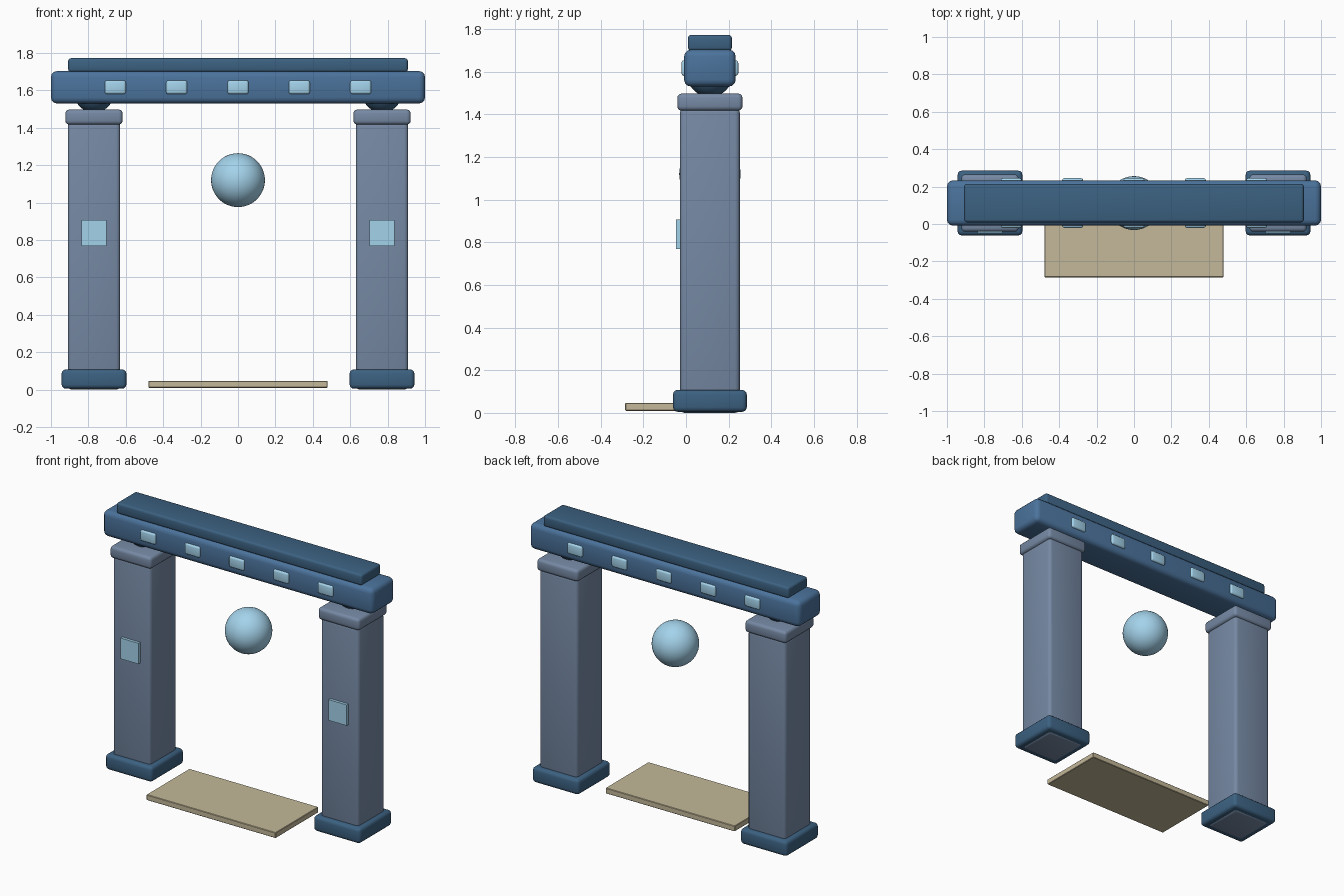
import bpy

if "Cube" in bpy.data.objects:
    bpy.data.objects.remove(bpy.data.objects["Cube"])

YC = 0.112  # depth centre of the gate


def material(name, rgb):
    m = bpy.data.materials.new(name)
    m.diffuse_color = (*rgb, 1)
    m.use_nodes = True
    m.node_tree.nodes["Principled BSDF"].inputs["Base Color"].default_value = m.diffuse_color
    return m


STONE = material("grey_stone", (0.18, 0.25, 0.37))
BLUE = material("blue_beam", (0.07, 0.17, 0.33))
DARK = material("dark_blue", (0.045, 0.12, 0.22))
GLOW = material("pale_blue", (0.37, 0.65, 0.83))
SAND = material("sand", (0.55, 0.48, 0.32))


def finish(ob, name, mat):
    ob.name = name
    ob.data.materials.append(mat)
    bpy.ops.object.shade_smooth_by_angle()
    return ob


def box(name, mat, x, y, z, bevel=0.0, segments=3):
    """Box from (min, max) ranges with an optional rounded edge."""
    bpy.ops.mesh.primitive_cube_add(size=1, location=[(a + b) / 2 for a, b in (x, y, z)])
    ob = bpy.context.object
    ob.scale = [b - a for a, b in (x, y, z)]
    bpy.ops.object.transform_apply(location=False, rotation=False, scale=True)
    if bevel:
        mod = ob.modifiers.new("bevel", "BEVEL")
        mod.width = bevel
        mod.segments = segments
        bpy.ops.object.modifier_apply(modifier=mod.name)
    return finish(ob, name, mat)


def ball(name, mat, loc, r):
    bpy.ops.mesh.primitive_uv_sphere_add(segments=48, ring_count=24, radius=r, location=loc)
    return finish(bpy.context.object, name, mat)


def around(c, half):
    return (c - half, c + half)


# Pillars: base, shaft, capital, bearing ball and front inlay
for side, x in (("left", -0.77), ("right", 0.77)):
    box(f"{side}_base", DARK, around(x, 0.173), around(YC, 0.173), (0.005, 0.108), 0.022)
    box(f"{side}_shaft", STONE, around(x, 0.14), around(YC, 0.14), (0.0, 1.43), 0.022)
    box(f"{side}_capital", STONE, around(x, 0.153), around(YC, 0.153), (1.417, 1.497), 0.02)
    ball(f"{side}_bearing", DARK, (x, YC, 1.59), 0.108)
    box(f"{side}_inlay", GLOW, around(x, 0.067), (-0.047, 0.0), (0.768, 0.907))

# Lintel and the slab on top
box("lintel", BLUE, (-1, 1), around(YC, 0.121), (1.53, 1.703), 0.032)
box("top_slab", DARK, (-0.908, 0.908), around(YC, 0.103), (1.698, 1.772), 0.015)

# Inlays showing on both faces of the lintel
for i in range(5):
    x = (i - 2) * 0.328
    for face, y in (("front", (-0.021, 0.02)), ("back", (0.204, 0.245))):
        box(f"lintel_inlay_{face}_{i + 1}", GLOW, around(x, 0.056), y, (1.58, 1.653), 0.012)

# Floating orb and threshold step
ball("orb", GLOW, (0, YC, 1.12), 0.144)
box("threshold", SAND, (-0.478, 0.478), (-0.285, 0.168), (0.01, 0.047), 0.003, 1)
